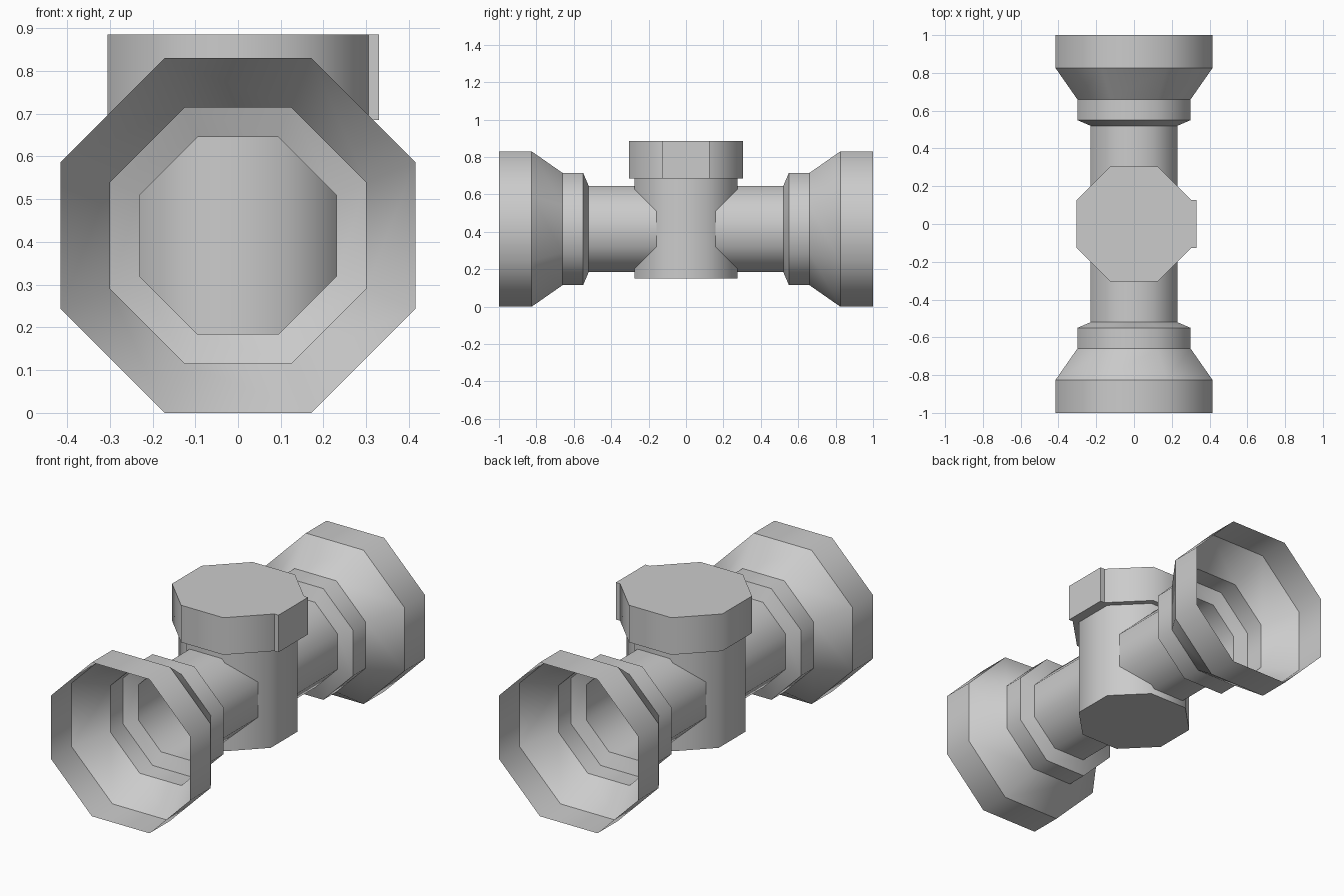
import bpy, bmesh, math
from mathutils import Matrix

if "Cube" in bpy.data.objects:
    bpy.data.objects.remove(bpy.data.objects["Cube"])

SIDES = 8
AXIS_Z = 0.415  # height of the pipe axis


def octagon_shell(name, profile, matrix, capped):
    """Sweep (apothem, height) rings into an eight-sided shell with crisp rings."""
    bm = bmesh.new()
    rings = []
    for apothem, h in profile:
        r = apothem / math.cos(math.pi / SIDES)
        angles = [(i + 0.5) * 2 * math.pi / SIDES for i in range(SIDES)]
        rings.append([bm.verts.new((r * math.cos(a), r * math.sin(a), h)) for a in angles])
    for low, high in zip(rings, rings[1:]):
        for i in range(SIDES):
            j = (i + 1) % SIDES
            bm.faces.new((low[i], low[j], high[j], high[i])).smooth = True
    if capped:
        bm.faces.new(rings[0][::-1])
        bm.faces.new(rings[-1])
    for e in bm.edges:
        if abs(e.verts[0].co.z - e.verts[1].co.z) < 1e-5:
            e.smooth = False
    bm.transform(matrix)
    return finish(name, bm)


def finish(name, bm):
    mesh = bpy.data.meshes.new(name)
    bm.to_mesh(mesh)
    bm.free()
    obj = bpy.data.objects.new(name, mesh)
    bpy.context.collection.objects.link(obj)
    return obj


# Open flared pipes, one to the front and one to the back
pipe = [(0.23, 0.15), (0.23, 0.52), (0.30, 0.55), (0.30, 0.66),
        (0.415, 0.825), (0.415, 1.0)]
for name, angle in (("front_pipe", 90), ("back_pipe", -90)):
    turn = Matrix.Translation((0, 0, AXIS_Z)) @ Matrix.Rotation(math.radians(angle), 4, 'X')
    octagon_shell(name, pipe, turn, False)

# Upright centre body and its wider lid
octagon_shell("centre_body", [(0.275, 0.15), (0.275, 0.69)], Matrix(), True)
octagon_shell("lid", [(0.305, 0.685), (0.305, 0.885)], Matrix(), True)

# Raised plate on the right side of the lid
bm = bmesh.new()
bmesh.ops.create_cube(bm, size=1, matrix=Matrix.Translation((0.3175, 0, 0.785))
                      @ Matrix.Diagonal((0.025, 0.252, 0.2, 1)))
finish("lid_plate", bm)
